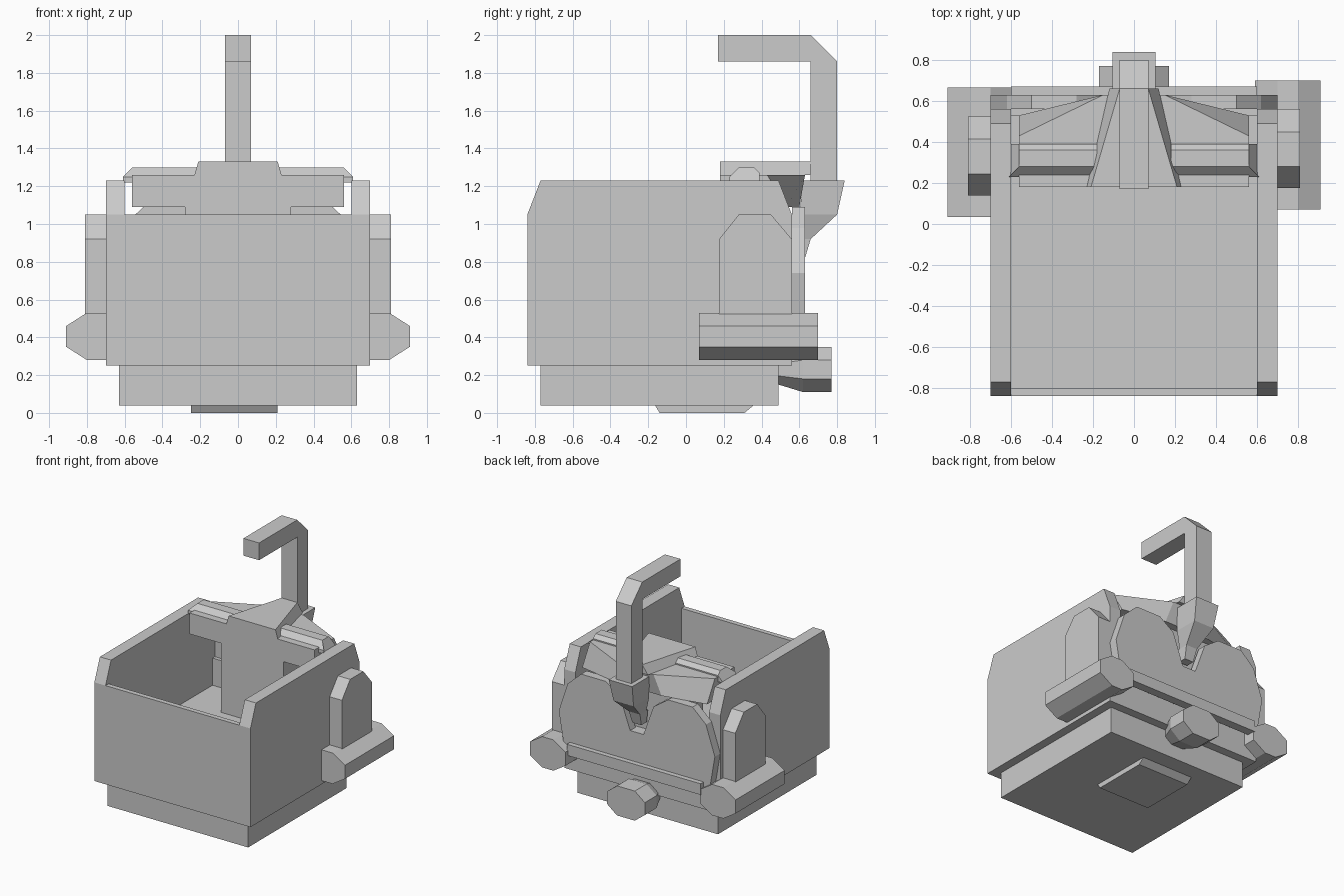
import bpy, bmesh


def mesh_from_loops(name, lower, upper):
    """Join two matching loops of 3D points into a closed flat-sided solid."""
    bm = bmesh.new()
    a = [bm.verts.new(p) for p in lower]
    b = [bm.verts.new(p) for p in upper]
    n = len(a)
    bm.faces.new(a)
    bm.faces.new(b)
    for i in range(n):
        j = (i + 1) % n
        bm.faces.new((a[i], a[j], b[j], b[i]))
    bmesh.ops.recalc_face_normals(bm, faces=bm.faces)
    me = bpy.data.meshes.new(name)
    bm.to_mesh(me)
    bm.free()
    ob = bpy.data.objects.new(name, me)
    bpy.context.collection.objects.link(ob)
    return ob


def side_prism(name, yz, x0, x1):
    return mesh_from_loops(name, [(x0, y, z) for y, z in yz], [(x1, y, z) for y, z in yz])


def front_prism(name, xz, y0, y1):
    return mesh_from_loops(name, [(x, y0, z) for x, z in xz], [(x, y1, z) for x, z in xz])


def loft(name, low, z0, high, z1):
    return mesh_from_loops(name, [(x, y, z0) for x, y in low], [(x, y, z1) for x, y in high])


def rect(x0, x1, y0, y1):
    return [(x0, y0), (x1, y0), (x1, y1), (x0, y1)]


def box(name, x0, x1, y0, y1, z0, z1):
    r = rect(x0, x1, y0, y1)
    return loft(name, r, z0, r, z1)


# Base and tapered plate underneath
box("base", -0.63, 0.63, -0.77, 0.49, 0.04, 0.25)
loft("bottom_plate", rect(-0.25, 0.21, -0.14, 0.31), 0, rect(-0.25, 0.21, -0.17, 0.37), 0.05)

# Open tub: floor, low front wall, back wall
box("tub_floor", -0.6, 0.6, -0.8, 0.56, 0.25, 0.53)
box("front_wall", -0.6, 0.6, -0.84, -0.80, 0.25, 1.05)
box("back_wall", -0.6, 0.6, 0.53, 0.56, 0.53, 0.75)

wall = [(-0.84, 0.25), (0.56, 0.25), (0.56, 1.05), (0.49, 1.23), (-0.77, 1.23), (-0.84, 1.05)]
lobe = [(0.06, 0.75), (0.15, 1.0), (0.28, 1.09), (0.50, 1.09), (0.62, 0.98),
        (0.70, 0.74), (0.65, 0.45), (0, 0.45), (0, 0.75)]
rail = [(0.23, 1.25), (0.28, 1.30), (0.36, 1.30), (0.39, 1.27), (0.39, 1.22), (0.23, 1.22)]

for s, side in ((-1, "left"), (1, "right")):
    dy = 0 if s > 0 else -0.035   # left pod sits slightly further forward
    # Chamfered side walls
    side_prism(side + "_wall", wall, s * 0.6, s * 0.7)
    # Side pods
    pod = [(0.175, 0.5), (0.175, 0.92), (0.28, 1.05), (0.45, 1.05), (0.56, 0.92), (0.56, 0.5)]
    side_prism(side + "_pod", [(y + dy, z) for y, z in pod], s * 0.69, s * 0.81)
    # Octagonal bars under the pods
    octagon = [(0.59, 0.35), (0.70, 0.28), (0.80, 0.28), (0.91, 0.35),
               (0.91, 0.46), (0.80, 0.53), (0.70, 0.53), (0.59, 0.46)]
    front_prism(side + "_bar", [(s * x, z) for x, z in octagon], 0.07 + dy, 0.70 + dy)
    # Rear panel lobes with the central notch
    front_prism(side + "_rear_panel", [(s * x, z) for x, z in lobe], 0.56, 0.63)
    # Console wings, sloping at the rear
    low = [(0.0, 0.18), (0.56, 0.18), (0.56, 0.53), (0.20, 0.60), (0.0, 0.60)]
    high = [(0.0, 0.18), (0.56, 0.18), (0.56, 0.43), (0.15, 0.63), (0.0, 0.63)]
    loft(side + "_console_wing", [(s * x, y) for x, y in low], 1.09,
         [(s * x, y) for x, y in high], 1.26)
    # Raised rails on the wings with chamfered ends
    mesh_from_loops(side + "_console_rail", [(s * 0.18, y, z) for y, z in rail],
                    [(s * (0.56 if z > 1.26 else 0.61), y, z) for y, z in rail])

# Console column and tapered hump
box("console_column", -0.28, 0.28, 0.18, 0.54, 0.53, 1.09)
loft("console_hump", [(-0.23, 0.18), (0.23, 0.18), (0.12, 0.66), (-0.12, 0.66)], 1.26,
     [(-0.21, 0.18), (0.21, 0.18), (0.07, 0.66), (-0.07, 0.66)], 1.33)

# Strip along the foot of the rear panel
box("rear_strip", -0.6, 0.6, 0.60, 0.67, 0.42, 0.51)

# Hook mast and its tapered socket
mast = [(0.17, 1.86), (0.66, 1.86), (0.66, 1.1), (0.80, 1.1), (0.80, 1.86), (0.66, 2.0), (0.17, 2.0)]
side_prism("hook_mast", mast, -0.07, 0.07)
loft("mast_socket_top", rect(-0.09, 0.09, 0.60, 0.80), 1.05, rect(-0.105, 0.105, 0.62, 0.84), 1.23)
loft("mast_socket_base", rect(-0.05, 0.05, 0.58, 0.66), 0.92, rect(-0.09, 0.09, 0.60, 0.80), 1.05)
loft("mast_foot", rect(-0.04, 0.04, 0.56, 0.63), 0.82, rect(-0.05, 0.05, 0.56, 0.66), 0.92)

# Octagonal rear hitch with a narrowing neck
hitch = [(-0.17, 0.18), (-0.08, 0.11), (0.08, 0.11), (0.17, 0.18),
         (0.17, 0.28), (0.08, 0.35), (-0.08, 0.35), (-0.17, 0.28)]
front_prism("hitch", hitch, 0.62, 0.77)
mesh_from_loops("hitch_neck", [(x * 0.6, 0.47, z * 0.6 + 0.09) for x, z in hitch],
                [(x, 0.62, z) for x, z in hitch])
